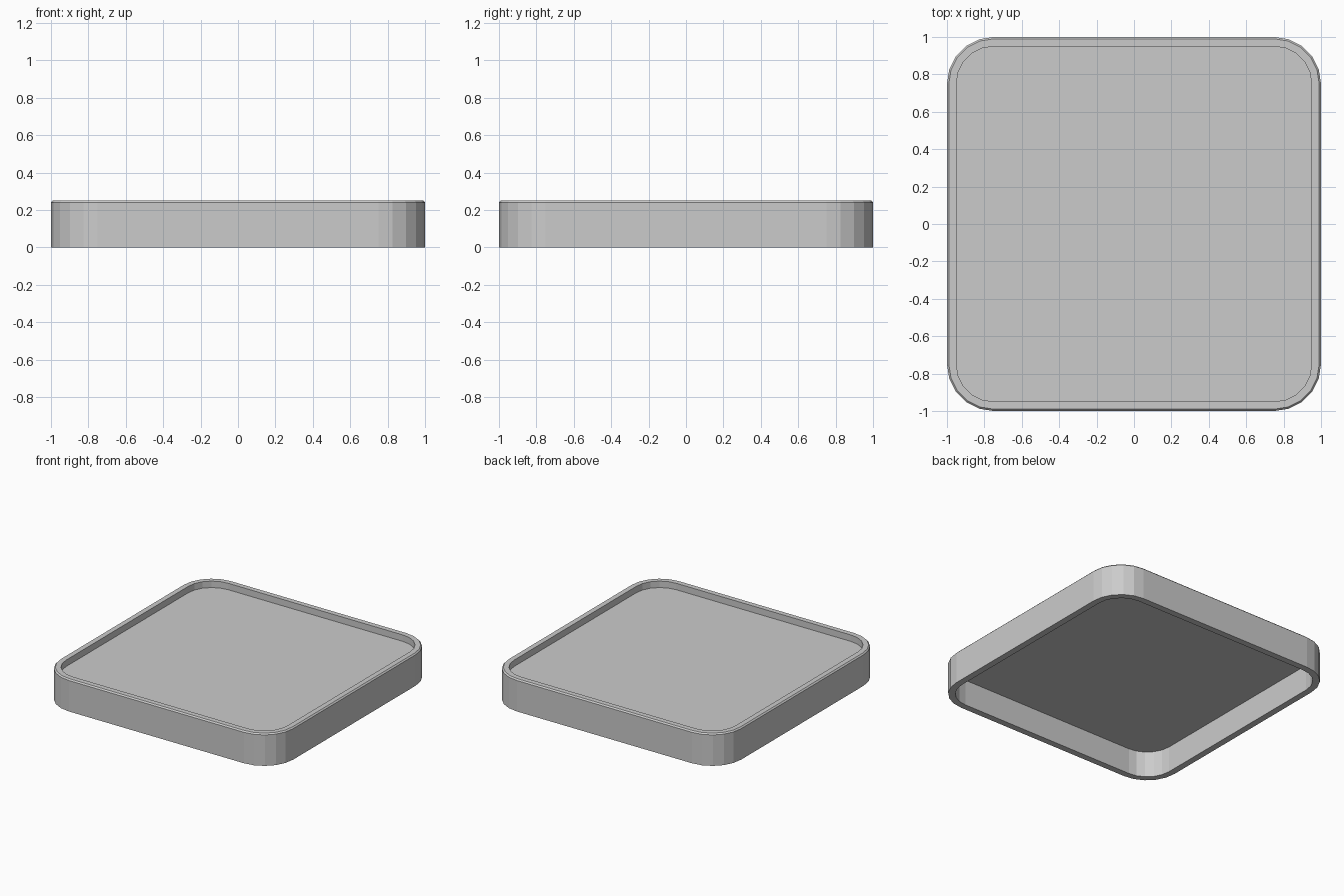
import bpy, bmesh
from math import sin, cos, radians

if "Cube" in bpy.data.objects:
    bpy.data.objects.remove(bpy.data.objects["Cube"])

CORNER = 0.75      # corner arc centre
SEGMENTS = 5       # flat sides per rounded corner


def ring(bm, half, z):
    """Rounded-square loop of vertices reaching +-half."""
    r = half - CORNER
    verts = []
    for q, (sx, sy) in enumerate([(1, 1), (-1, 1), (-1, -1), (1, -1)]):
        for i in range(SEGMENTS + 1):
            a = radians(90 * q + 90 * i / SEGMENTS)
            verts.append(bm.verts.new((sx * CORNER + r * cos(a), sy * CORNER + r * sin(a), z)))
    return verts


def bridge(bm, lower, upper):
    n = len(lower)
    for i in range(n):
        j = (i + 1) % n
        bm.faces.new((lower[i], lower[j], upper[j], upper[i]))


def finish(bm, name):
    mesh = bpy.data.meshes.new(name)
    bm.to_mesh(mesh)
    bm.free()
    bpy.context.collection.objects.link(bpy.data.objects.new(name, mesh))


# Wall: closed cross-section with a small chamfer on the outer top edge
bm = bmesh.new()
profile = [(1.0, 0.0), (1.0, 0.24), (0.99, 0.25), (0.95, 0.25), (0.95, 0.0)]
rings = [ring(bm, half, z) for half, z in profile]
for k, lower in enumerate(rings):
    bridge(bm, lower, rings[(k + 1) % len(rings)])
bmesh.ops.recalc_face_normals(bm, faces=bm.faces)
finish(bm, "tray_wall")

# Panel: thin sheet set just below the rim
bm = bmesh.new()
bm.faces.new(ring(bm, 0.95, 0.2))
finish(bm, "tray_panel")
